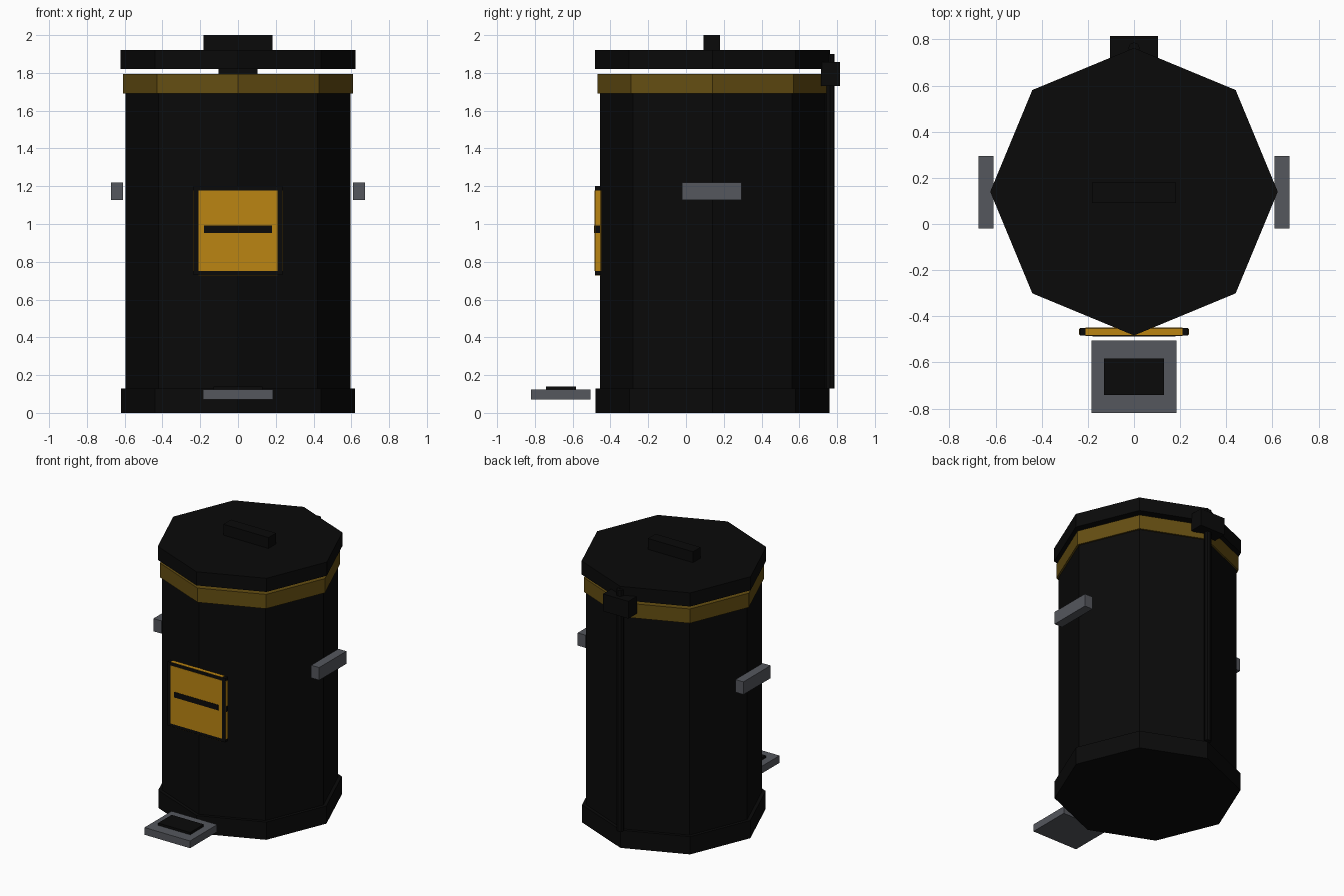
import bpy
from mathutils import Vector

if "Cube" in bpy.data.objects:
    bpy.data.objects.remove(bpy.data.objects["Cube"])


def material(name, rgb):
    m = bpy.data.materials.new(name)
    m.diffuse_color = (*rgb, 1)
    m.use_nodes = True
    m.node_tree.nodes["Principled BSDF"].inputs["Base Color"].default_value = m.diffuse_color
    return m


BLACK = material("black", (0.003, 0.003, 0.003))
GOLD = material("gold", (0.5, 0.235, 0.006))
DARK_GOLD = material("dark gold", (0.13, 0.077, 0.006))
GREY = material("grey", (0.09, 0.095, 0.11))

CENTRE_Y = 0.14


def finish(name, mat):
    ob = bpy.context.object
    ob.name = name
    ob.data.materials.append(mat)
    return ob


def box(name, mat, x, y, z):
    """Box from (min, max) pairs."""
    lo, hi = Vector((x[0], y[0], z[0])), Vector((x[1], y[1], z[1]))
    bpy.ops.mesh.primitive_cube_add(size=1, location=(lo + hi) / 2)
    ob = finish(name, mat)
    for v in ob.data.vertices:
        v.co = v.co * (hi - lo)
    return ob


def prism(name, mat, r, z0, z1, y=CENTRE_Y):
    """Upright eight-sided prism with corners on the axes."""
    bpy.ops.mesh.primitive_cylinder_add(vertices=8, radius=r, depth=z1 - z0,
                                        location=(0, y, (z0 + z1) / 2))
    return finish(name, mat)


# Octagonal bin
prism("base", BLACK, 0.62, 0, 0.13)
prism("body", BLACK, 0.595, 0.1, 1.785)
prism("rim_band", DARK_GOLD, 0.608, 1.69, 1.795)
prism("lid", BLACK, 0.623, 1.82, 1.92)
box("lid_handle", BLACK, (-0.183, 0.183), (0.092, 0.18), (1.91, 2.0))

# Hinge and lift rod at the back
box("hinge", BLACK, (-0.103, 0.103), (0.715, 0.815), (1.73, 1.857))
prism("lift_rod", BLACK, 0.025, 0.13, 1.9, y=0.762)

# Side handles
for side, s in (("left", -1), ("right", 1)):
    box(side + "_handle", GREY, sorted((s * 0.608, s * 0.673)),
        (-0.02, 0.295), (1.127, 1.22))

# Foot pedal
box("pedal", GREY, (-0.185, 0.185), (-0.82, -0.505), (0.07, 0.123))
box("pedal_pad", BLACK, (-0.13, 0.13), (-0.74, -0.583), (0.115, 0.14))

# Front panel: black block with gold plates on every side
Y0, Y1, T = -0.483, -0.45, 0.002
PX, PZ = (-0.21, 0.21), (0.752, 1.178)
box("panel_block", BLACK, (-0.235, 0.235), (Y0, Y1), (0.73, 1.2))
box("panel_front", GOLD, PX, (Y0 - T, Y0), PZ)
box("panel_back", GOLD, PX, (Y1, Y1 + T), PZ)
box("panel_top", GOLD, PX, (Y0 + T, Y1 - T), (1.2, 1.2 + T))
box("panel_bottom", GOLD, PX, (Y0 + T, Y1 - T), (0.73 - T, 0.73))
box("panel_slot", BLACK, (-0.18, 0.18), (Y0 - 2 * T, Y0 - T), (0.952, 0.992))
for side, s in (("left", -1), ("right", 1)):
    box("panel_edge_" + side, GOLD, sorted((s * 0.235, s * (0.235 + T))),
        (Y0 + T, Y1 - T), PZ)
    box("panel_edge_slot_" + side, BLACK, sorted((s * (0.235 + T), s * (0.235 + 2 * T))),
        (Y0 + 0.005, Y1 - 0.005), (0.952, 0.992))
